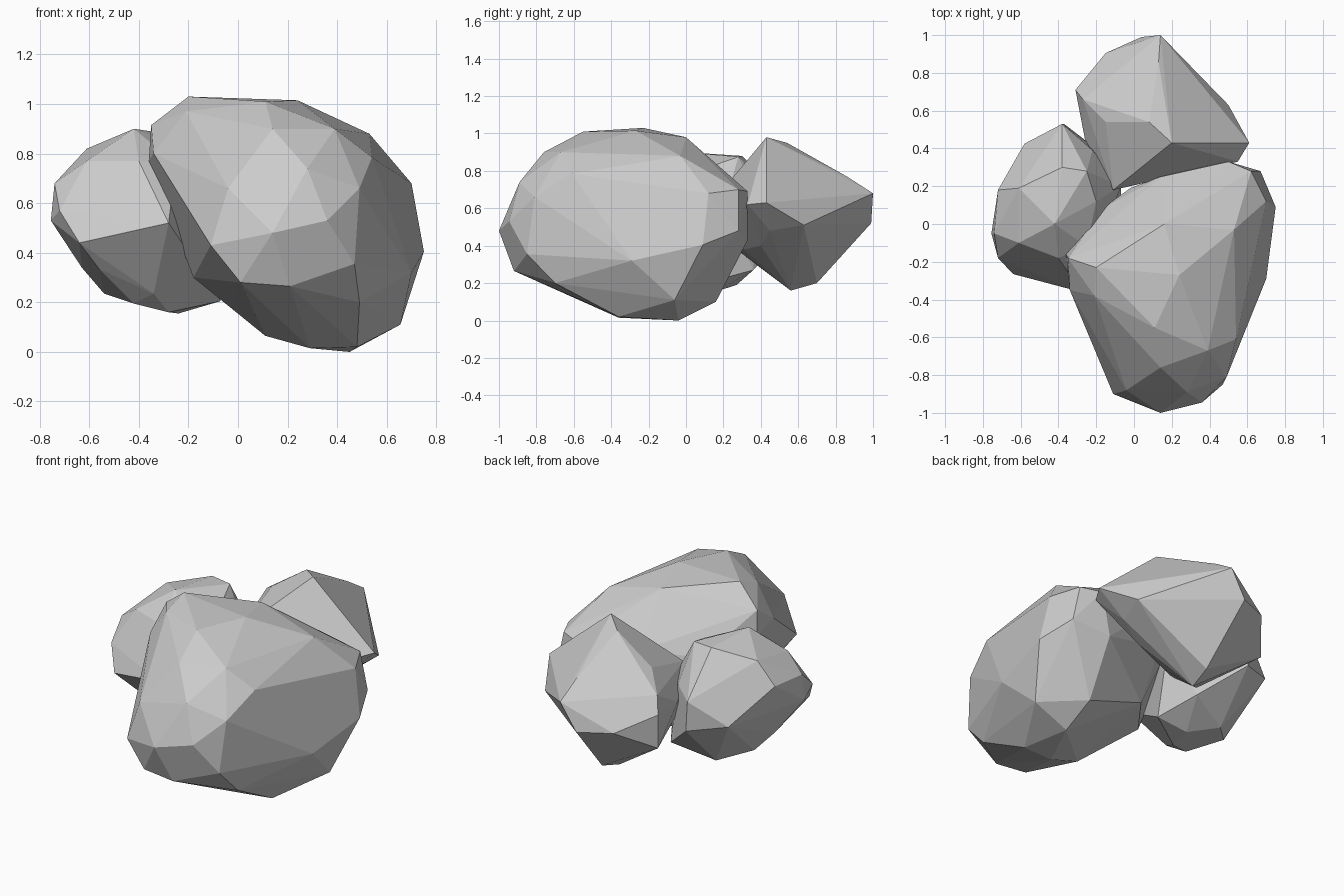
import bpy
import bmesh


def boulder(name, corners):
    """Chiselled stone: the convex hull around a few corner points."""
    bm = bmesh.new()
    for c in corners:
        bm.verts.new(c)
    hull = bmesh.ops.convex_hull(bm, input=bm.verts)
    loose = {g for g in hull["geom_interior"] + hull["geom_unused"]
             if isinstance(g, bmesh.types.BMVert)}
    bmesh.ops.delete(bm, geom=list(loose), context='VERTS')
    # merge nearly coplanar triangles into broad flat facets
    bmesh.ops.dissolve_limit(bm, angle_limit=0.07, verts=bm.verts, edges=bm.edges)
    bmesh.ops.recalc_face_normals(bm, faces=bm.faces)
    mesh = bpy.data.meshes.new(name)
    bm.to_mesh(mesh)
    bm.free()
    obj = bpy.data.objects.new(name, mesh)
    bpy.context.collection.objects.link(obj)
    return obj


# large front stone
boulder("large_front_rock", [
    (-.20, -.23, 1.03), (.24, -.27, 1.015), (.11, -.55, 1.01), (.16, 0, .98),
    (.39, -.67, .90), (.14, -.76, .90), (.53, -.03, .88), (-.35, -.18, .915),
    (-.34, -.35, .80), (-.36, -.16, .77), (.70, .12, .68), (.49, -.81, .66),
    (-.04, -.88, .66), (.36, -.945, .53), (.14, -1, .48), (-.11, -.90, .43),
    (.75, .09, .405), (.70, -.29, .32), (.47, -.85, .355), (.01, -.91, .28),
    (.21, -.92, .265), (.655, -.06, .11), (.45, -.04, 0), (.29, -.36, .015),
    (.48, -.36, .02), (.11, -.35, .065), (-.18, -.18, .30), (-.17, .08, .68),
    (.14, .25, .70), (.50, .33, .69), (.62, .28, .70), (.67, .28, .48),
    (.45, .33, .43), (.45, .16, .10), (.05, .12, .25), (-.02, .19, .60),
    (.28, -.89, .74), (.54, -.61, .785), (.57, -.63, .525), (.49, -.70, .20),
    (-.21, -.38, .97),
])

# left stone
boulder("left_rock", [
    (-.42, 0, .90), (-.38, .30, .88), (-.25, .28, .875), (-.61, .19, .82),
    (-.61, -.10, .77), (-.40, -.18, .77), (-.72, .18, .69), (-.74, -.05, .68),
    (-.755, -.05, .53), (-.72, -.18, .57), (-.64, -.265, .44), (-.28, -.36, .52),
    (-.63, .05, .34), (-.56, -.18, .335), (-.54, .12, .235), (-.34, -.13, .235),
    (-.28, 0, .16), (-.24, .16, .155), (-.07, .12, .205), (-.38, .53, .64),
    (-.58, .425, .50), (-.22, .39, .65), (-.15, .36, .27), (-.07, .20, .60),
    (-.37, .53, .46), (-.39, .27, .19), (-.25, -.12, .76), (-.20, .12, .82),
    (-.42, -.06, .195),
])

# back stone
boulder("back_rock", [
    (.20, .43, .98), (.08, .54, .95), (-.15, .54, .79), (-.27, .66, .70),
    (.02, .28, .77), (.13, .86, .77), (.14, 1, .68), (.04, .99, .52),
    (-.15, .905, .53), (.61, .43, .63), (.46, .45, .67), (.55, .33, .62),
    (.50, .63, .51), (.45, .45, .48), (-.31, .71, .61), (-.31, .71, .41),
    (.05, .56, .16), (.07, .70, .20), (-.26, .45, .58), (-.11, .40, .28),
    (-.11, .18, .68), (-.12, .18, .45), (.05, .31, .38), (.30, .40, .40),
    (.24, .29, .60),
])
